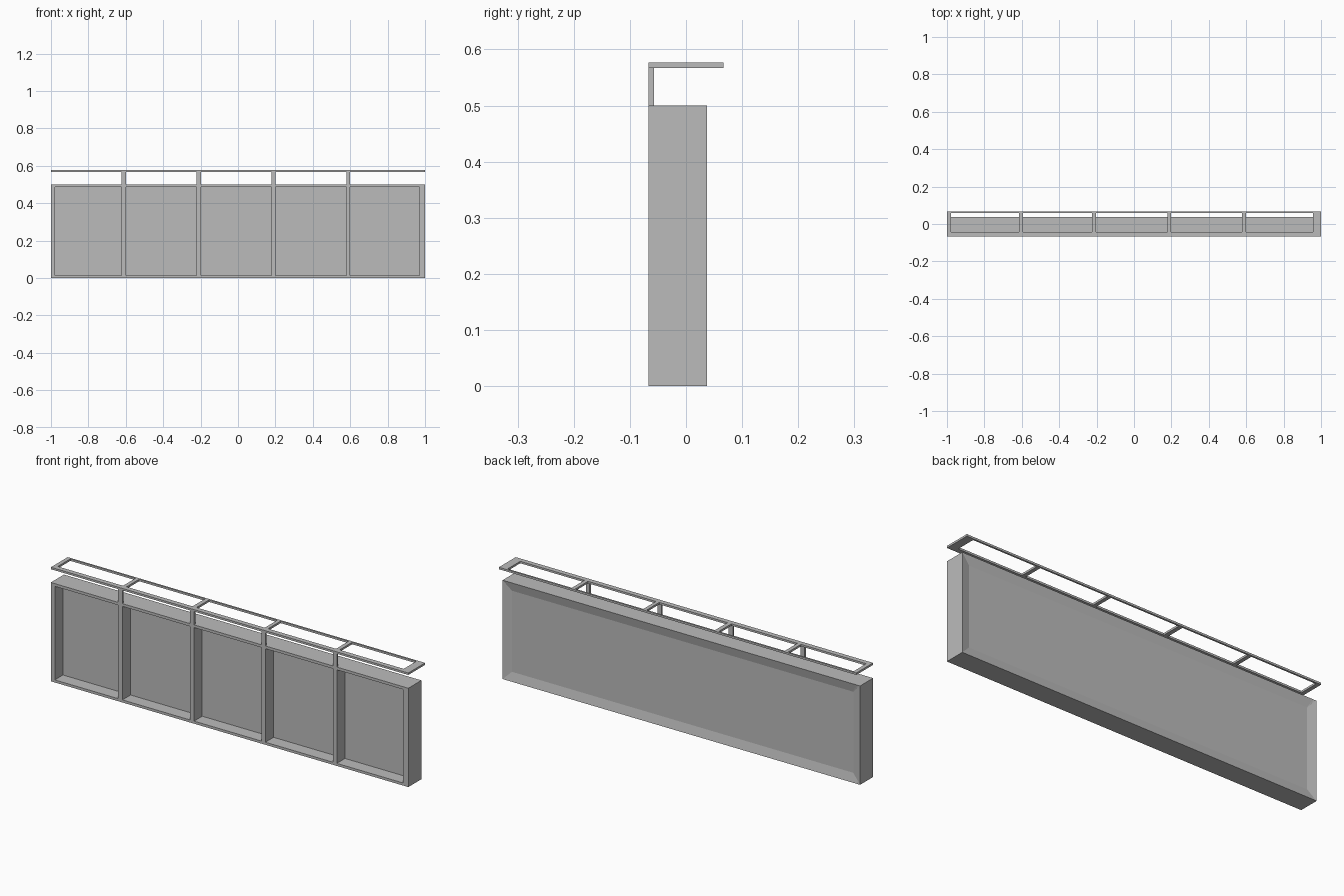
import bpy
import bmesh
import math

if "Cube" in bpy.data.objects:
    bpy.data.objects.remove(bpy.data.objects["Cube"], do_unlink=True)

grey = bpy.data.materials.new("plain grey")
grey.use_nodes = True
grey.diffuse_color = (0.5, 0.5, 0.5, 1)
grey.node_tree.nodes["Principled BSDF"].inputs["Base Color"].default_value = (0.5, 0.5, 0.5, 1)

FRONT, BACK = -0.067, 0.037
BODY_TOP, TOP = 0.5, 0.577
# left and right edge of each upright divider
DIVIDERS = [(-0.624, -0.6), (-0.222, -0.199), (0.178, 0.2), (0.579, 0.6)]


def lattice(bm, xs, vs, place):
    """Grid of faces; returns the frame faces and the opening faces."""
    pts = [[bm.verts.new(place(x, v)) for x in xs] for v in vs]
    frame, openings = [], []
    for j in range(len(vs) - 1):
        for i in range(len(xs) - 1):
            face = bm.faces.new((pts[j][i], pts[j][i + 1], pts[j + 1][i + 1], pts[j + 1][i]))
            (openings if i % 2 and j == 1 else frame).append(face)
    return frame, openings


def thicken(bm, faces, vec):
    new = bmesh.ops.extrude_face_region(bm, geom=faces, use_keep_orig=True)["geom"]
    bmesh.ops.translate(bm, vec=vec, verts=[g for g in new if isinstance(g, bmesh.types.BMVert)])
    bmesh.ops.recalc_face_normals(bm, faces=bm.faces)
    return [g for g in new if isinstance(g, bmesh.types.BMFace)]


def finish(bm, name):
    bmesh.ops.dissolve_limit(bm, angle_limit=math.radians(1), verts=bm.verts, edges=bm.edges)
    mesh = bpy.data.meshes.new(name)
    bm.to_mesh(mesh)
    bm.free()
    mesh.materials.append(grey)
    obj = bpy.data.objects.new(name, mesh)
    bpy.context.collection.objects.link(obj)
    return obj


inner = [x for pair in DIVIDERS for x in pair]

# Cabinet body: solid slab with five recessed bays in front
bm = bmesh.new()
frame, bays = lattice(bm, [-1, -0.978] + inner + [0.971, 1], [0, 0.013, 0.486, BODY_TOP],
                      lambda x, z: (x, FRONT, z))
back = thicken(bm, frame + bays, (0, BACK - FRONT, 0))
pushed = bmesh.ops.extrude_discrete_faces(bm, faces=bays)["faces"]
bmesh.ops.translate(bm, vec=(0, 0.065, 0), verts=list({v for f in pushed for v in f.verts}))
# Shallow dished back panel
bmesh.ops.inset_region(bm, faces=back, thickness=0.045, depth=-0.01, use_even_offset=True)
body = finish(bm, "cabinet_body")
bpy.ops.object.select_all(action="DESELECT")
body.select_set(True)
bpy.context.view_layer.objects.active = body
bpy.ops.object.shade_smooth_by_angle(angle=math.radians(30))
weighted = body.modifiers.new("weighted_normals", "WEIGHTED_NORMAL")
weighted.keep_sharp = True

# Raised top frame with five openings
bm = bmesh.new()
top_x = [-0.979, -0.614, -0.594, -0.225, -0.203, 0.179, 0.198, 0.578, 0.598, 0.957]
frame, openings = lattice(bm, [-1] + top_x + [1], [FRONT, -0.042, 0.058, -FRONT],
                          lambda x, y: (x, y, TOP - 0.01))
bmesh.ops.delete(bm, geom=openings, context="FACES")
thicken(bm, frame, (0, 0, 0.01))
finish(bm, "top_frame")

# Short posts carrying the top frame
for n, (x0, x1) in enumerate(DIVIDERS, 1):
    bm = bmesh.new()
    bmesh.ops.create_cube(bm, size=1)
    height = TOP - 0.01 - BODY_TOP
    bmesh.ops.scale(bm, vec=(x1 - x0, 0.01, height), verts=bm.verts)
    bmesh.ops.translate(bm, vec=((x0 + x1) / 2, FRONT + 0.005, BODY_TOP + height / 2), verts=bm.verts)
    finish(bm, f"top_post_{n}")
